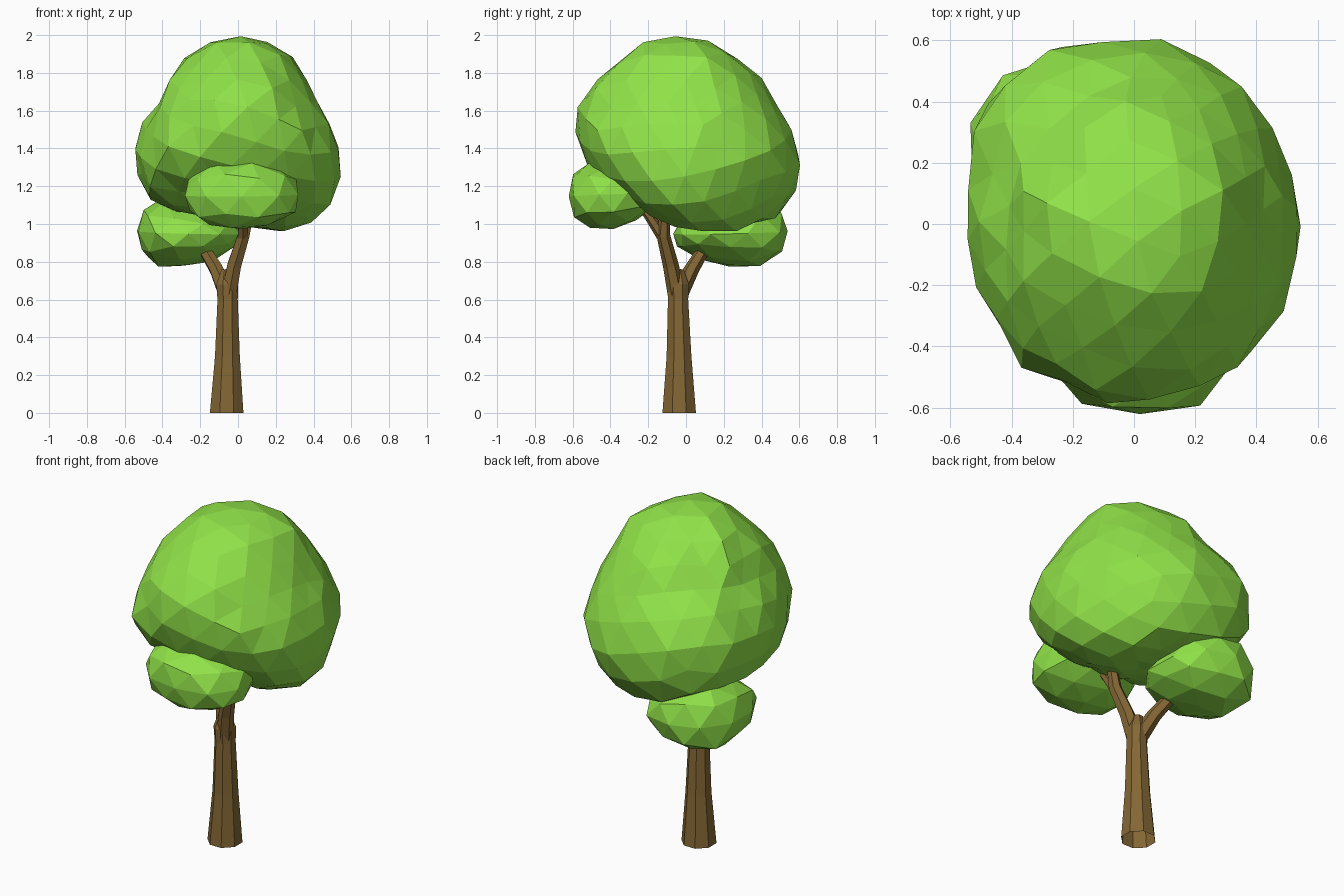
import bpy, bmesh, math, random
from mathutils import Vector, Euler

if "Cube" in bpy.data.objects:
    bpy.data.objects.remove(bpy.data.objects["Cube"])


def material(name, rgb):
    m = bpy.data.materials.new(name)
    m.diffuse_color = (*rgb, 1)
    m.use_nodes = True
    m.node_tree.nodes["Principled BSDF"].inputs["Base Color"].default_value = m.diffuse_color
    return m


LEAF = material("leaf_green", (0.28, 0.76, 0.065))
BARK = material("bark_brown", (0.23, 0.135, 0.035))


def finish(bm, name, mat):
    me = bpy.data.meshes.new(name)
    bm.to_mesh(me)
    bm.free()
    me.materials.append(mat)
    ob = bpy.data.objects.new(name, me)
    bpy.context.collection.objects.link(ob)
    return ob


def tube(name, path, sides):
    """Tapered low-poly limb through (x, y, z, radius) points, open at the base."""
    bm = bmesh.new()
    pts = [Vector(p[:3]) for p in path]
    rings = []
    for i, p in enumerate(path):
        axis = pts[min(i + 1, len(pts) - 1)] - pts[max(i - 1, 0)]
        if i == 0 and p[2] == 0:
            axis = Vector((0, 0, 1))
        q = Vector((0, 0, 1)).rotation_difference(axis)
        ring = []
        for k in range(sides):
            a = 2 * math.pi * (k + 0.5) / sides
            ring.append(bm.verts.new(pts[i] + q @ Vector((p[3] * math.cos(a), p[3] * math.sin(a), 0))))
        rings.append(ring)
    for a, b in zip(rings, rings[1:]):
        for k in range(sides):
            j = (k + 1) % sides
            bm.faces.new((a[k], a[j], b[j], b[k]))
    bm.faces.new(rings[-1])
    return finish(bm, name, BARK)


def sample(profile, elevation):
    """Radius at an elevation, from values every 30 degrees (-90 to 90)."""
    t = max(0, min(6, (elevation + math.pi / 2) / (math.pi / 6)))
    i = min(int(t), 5)
    return profile[i] + (profile[i + 1] - profile[i]) * (t - i)


def bump(angle, centre, width):
    """Soft weight around a direction in degrees."""
    d = (math.degrees(angle) - centre + 180) % 360 - 180
    return math.exp(-(d / width) ** 2)


def crown(name, centre, right, left, back, front, seed):
    """Faceted crown whose radius blends four side profiles."""
    rnd = random.Random(seed)
    bm = bmesh.new()
    bmesh.ops.create_icosphere(bm, subdivisions=3, radius=1)
    tilt = Euler((0.25, 0.2, 0.3)).to_matrix()  # breaks up level edge rows
    for v in bm.verts:
        d = tilt @ v.co.normalized()
        el = math.asin(max(-1, min(1, d.z)))
        az = math.atan2(d.y, d.x)
        rx = sample(right if d.x > 0 else left, el)
        ry = sample(back if d.y > 0 else front, el)
        r = 1 / math.sqrt((math.cos(az) / rx) ** 2 + (math.sin(az) / ry) ** 2)
        # (azimuth, width, elevation, height, amount): lobes and hollows
        for a, w, e, h, k in ((133, 28, -3, 32, 0.12), (133, 28, 54, 20, -0.09),
                              (-28, 22, -5, 30, 0.05), (42, 25, 0, 20, -0.03),
                              (45, 28, -28, 14, -0.07), (45, 35, -55, 15, 0.10),
                              (-145, 25, -12, 18, 0.06), (-95, 25, 0, 12, -0.03)):
            r *= 1 + k * bump(az, a, w) * bump(el, e, h)
        v.co = Vector(centre) + d * r * rnd.uniform(0.985, 1.04)
        v.co.z = min(v.co.z, 2.0)
    return finish(bm, name, LEAF)


def leaf_clump(name, centre, radii, drop, outward, taper, seed):
    """Small faceted leaf clump, thicker towards its outer end."""
    rnd = random.Random(seed)
    out = Vector((*outward, 0)).normalized()
    bm = bmesh.new()
    bmesh.ops.create_icosphere(bm, subdivisions=2, radius=1)
    for v in bm.verts:
        d = v.co.normalized()
        n = sum(abs(c) ** 2.3 for c in d) ** (1 / 2.3)
        d = d / n * rnd.uniform(0.97, 1.06)
        t = d.dot(out)
        p = Vector((d.x * radii[0], d.y * radii[1], d.z * radii[2] * (1 + taper * t) - drop * t))
        v.co = Vector(centre) + p
    return finish(bm, name, LEAF)


# trunk and branches
tube("trunk", [(-0.06, -0.036, 0, 0.096), (-0.056, -0.037, 0.3, 0.071),
               (-0.055, -0.042, 0.6, 0.058), (-0.057, -0.042, 0.68, 0.062),
               (-0.06, -0.04, 0.76, 0.03)], 8)
tube("back_branch", [(-0.065, -0.03, 0.64, 0.047), (-0.115, 0.03, 0.76, 0.04),
                     (-0.175, 0.09, 0.86, 0.034), (-0.25, 0.2, 0.97, 0.025)], 6)
tube("front_branch", [(-0.05, -0.05, 0.62, 0.046), (-0.02, -0.08, 0.78, 0.042),
                      (0.03, -0.12, 0.94, 0.036), (0.07, -0.11, 1.1, 0.025)], 6)
tube("forked_twig", [(0.025, -0.115, 0.92, 0.032), (0.03, -0.2, 1.05, 0.026),
                     (0.02, -0.29, 1.15, 0.02)], 6)

# foliage
crown("main_crown", (0, 0, 1.4),
      right=(0.37, 0.47, 0.585, 0.525, 0.475, 0.56, 0.61),
      left=(0.37, 0.40, 0.52, 0.53, 0.48, 0.56, 0.61),
      back=(0.37, 0.46, 0.62, 0.59, 0.52, 0.56, 0.61),
      front=(0.37, 0.39, 0.41, 0.59, 0.60, 0.58, 0.61), seed=4)
leaf_clump("front_clump", (0.02, -0.385, 1.155), (0.305, 0.235, 0.172), 0.01, (-0.3, -1), 0.18, 2)
leaf_clump("back_clump", (-0.262, 0.232, 0.955), (0.275, 0.305, 0.172), -0.01, (-1, 1), 0.38, 7)
